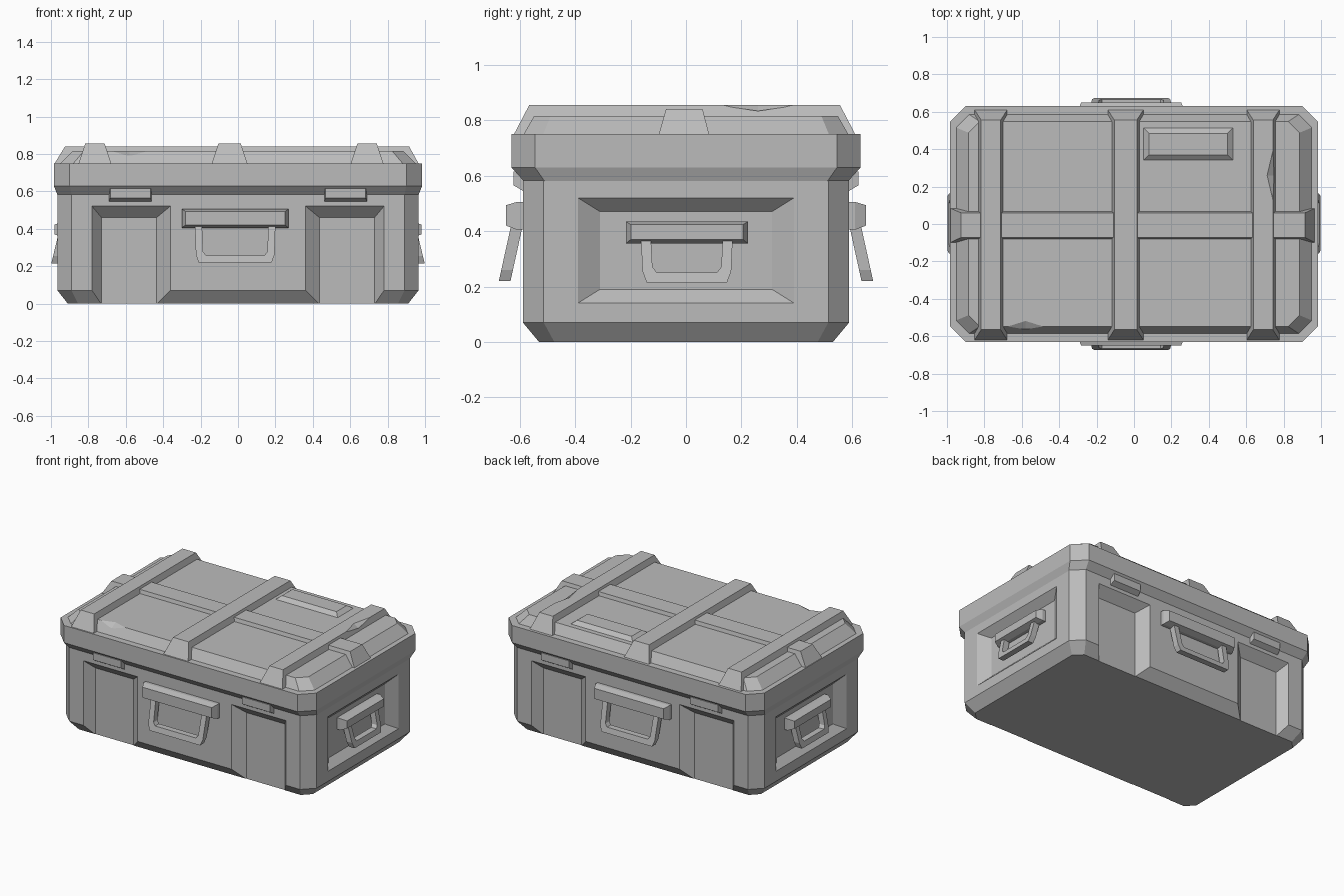
import bpy, bmesh, math
from mathutils import Matrix, Vector

if "Cube" in bpy.data.objects:
    bpy.data.objects.remove(bpy.data.objects["Cube"])


def material(name, rgb):
    mat = bpy.data.materials.new(name)
    mat.use_nodes = True
    mat.diffuse_color = (*rgb, 1)
    mat.node_tree.nodes["Principled BSDF"].inputs["Base Color"].default_value = (*rgb, 1)
    return mat


GREY = material("plain grey", (0.5, 0.5, 0.5))
FRONT, RIGHT, BACK, LEFT = (i * math.pi / 2 for i in range(4))


def make(name, bm, turn=0.0):
    """Finish a mesh; turn swings it about z from the front to another side."""
    bm.transform(Matrix.Rotation(turn, 4, "Z"))
    bmesh.ops.recalc_face_normals(bm, faces=bm.faces)
    mesh = bpy.data.meshes.new(name)
    bm.to_mesh(mesh)
    bm.free()
    mesh.materials.append(GREY)
    obj = bpy.data.objects.new(name, mesh)
    bpy.context.collection.objects.link(obj)
    return obj


def loft(name, rings, turn=0.0):
    """Join rings of points and cap both ends."""
    bm = bmesh.new()
    loops = [[bm.verts.new(p) for p in ring] for ring in rings]
    n = len(loops[0])
    for a, b in zip(loops, loops[1:]):
        for i in range(n):
            j = (i + 1) % n
            bm.faces.new((a[i], a[j], b[j], b[i]))
    bm.faces.new(loops[0])
    bm.faces.new(loops[-1])
    return make(name, bm, turn)


def octagon(hx, hy, cut, z):
    """Rectangle with chamfered corners."""
    quarter = [(hx, hy - cut), (hx - cut, hy)]
    pts = quarter + [(-x, y) for x, y in reversed(quarter)]
    return [(x, y, z) for x, y in pts + [(-x, -y) for x, y in pts]]


def flat_rect(x0, x1, y0, y1, z):
    return [(x0, y0, z), (x1, y0, z), (x1, y1, z), (x0, y1, z)]


def wall_rect(x0, x1, z0, z1, out):
    return [(x0, -out, z0), (x1, -out, z0), (x1, -out, z1), (x0, -out, z1)]


def carve(target, cutter):
    """Subtract a cutter and throw it away."""
    mod = target.modifiers.new("cut", "BOOLEAN")
    mod.operation, mod.solver, mod.object = "DIFFERENCE", "EXACT", cutter
    bpy.context.view_layer.update()
    bpy.context.view_layer.objects.active = target
    bpy.ops.object.modifier_apply(modifier=mod.name)
    bpy.data.objects.remove(cutter)


def chip(center, size):
    """Diamond-shaped cutter for a worn edge."""
    bm = bmesh.new()
    for axis in range(3):
        for sign in (-1, 1):
            p = Vector(center)
            p[axis] += sign * size[axis]
            bm.verts.new(p)
    bmesh.ops.convex_hull(bm, input=bm.verts)
    return make("chip_cutter", bm)


# Main shell
body = loft("body", [octagon(0.91, 0.53, 0.055, 0), octagon(0.965, 0.588, 0.075, 0.07),
                     octagon(0.965, 0.588, 0.075, 0.6)])

# Recesses: two open at the foot of each long wall, one in each short wall
for turn in (FRONT, BACK):
    for s in (-1, 1):
        carve(body, loft("recess_cutter", [
            wall_rect(*sorted((s * 0.29, s * 0.83)), -0.2, 0.58, 0.648),
            wall_rect(*sorted((s * 0.435, s * 0.73)), -0.2, 0.46, 0.527)], turn))
for turn in (RIGHT, LEFT):
    carve(body, loft("recess_cutter", [wall_rect(-0.47, 0.47, 0.09, 0.57, 1.015),
                                       wall_rect(-0.31, 0.31, 0.19, 0.47, 0.915)], turn))

# Lid: flared lip, upright band, ledge and raised panel
lid = loft("lid", [octagon(0.965, 0.585, 0.075, 0.58), octagon(0.985, 0.63, 0.085, 0.63),
                   octagon(0.985, 0.63, 0.085, 0.75), octagon(0.95, 0.585, 0.07, 0.75),
                   octagon(0.885, 0.548, 0.06, 0.815)])
carve(lid, chip((-0.58, -0.56, 0.82), (0.16, 0.05, 0.03)))

# Raised straps over the lid
for i, x in enumerate((-0.765, -0.045, 0.69)):
    w = 0.095 if i == 1 else 0.087
    strap = loft("lid_strap_%d" % (i + 1), [
        flat_rect(x - w, x + w, -0.62, 0.61, 0.75),
        flat_rect(x - w + 0.035, x + w - 0.035, -0.565, 0.555, 0.855)])
    if i == 2:
        carve(strap, chip((0.745, 0.26, 0.86), (0.04, 0.17, 0.03)))
loft("long_strap", [flat_rect(-0.98, 0.965, -0.098, 0.083, 0.75),
                    flat_rect(-0.925, 0.915, -0.072, 0.06, 0.84)])

# Label plate on the lid
loft("lid_plate", [flat_rect(0.05, 0.53, 0.34, 0.515, 0.814),
                   flat_rect(0.08, 0.5, 0.37, 0.485, 0.838)])

# Latches below the lip
for side, turn in (("front", FRONT), ("back", BACK)):
    for s in (-1, 1):
        x = s * 0.575
        loft("%s_latch" % side, [wall_rect(x - 0.115, x + 0.115, 0.54, 0.62, 0.58),
                                 wall_rect(x - 0.108, x + 0.108, 0.565, 0.615, 0.622)], turn)


def handle(side, turn, center, half, top, bottom, wall, out, grip, bar, lean):
    """Mounting block with a leaning U-shaped grip hanging from it."""
    loft(side + "_handle_block", [
        wall_rect(center - half, center + half, bottom, top, wall),
        wall_rect(center - half, center + half, bottom, top, out - 0.04),
        wall_rect(center - half + 0.018, center + half - 0.018,
                  bottom + 0.015, top - 0.012, out)], turn)
    width, low = grip
    high = bottom + 0.01

    def u_path(w, z, cut):
        half_path = [(w, high), (w - 0.005, z + 0.04 - cut), (w - 0.02, z)]
        return half_path + [(-x, h) for x, h in reversed(half_path)]

    def place(p, back):
        return (center + p[0], -(out - 0.018 - back + (high - p[1]) * lean), p[1])

    outer, inner = u_path(width, low, 0), u_path(width - bar, low + bar, 0.02)
    rings = [[place(o, 0), place(n, 0), place(n, 0.042), place(o, 0.042)]
             for o, n in zip(outer, inner)]
    loft(side + "_handle_grip", rings, turn)


# Carrying handles on all four walls
handle("front", FRONT, -0.015, 0.285, 0.505, 0.405, 0.57, 0.65, (0.215, 0.22), 0.038, 0.22)
handle("back", BACK, 0.015, 0.285, 0.505, 0.405, 0.57, 0.65, (0.215, 0.22), 0.038, 0.22)
handle("right", RIGHT, 0.003, 0.22, 0.435, 0.355, 0.9, 0.98, (0.165, 0.215), 0.036, 0.24)
handle("left", LEFT, -0.003, 0.22, 0.435, 0.355, 0.9, 0.98, (0.165, 0.215), 0.036, 0.24)
